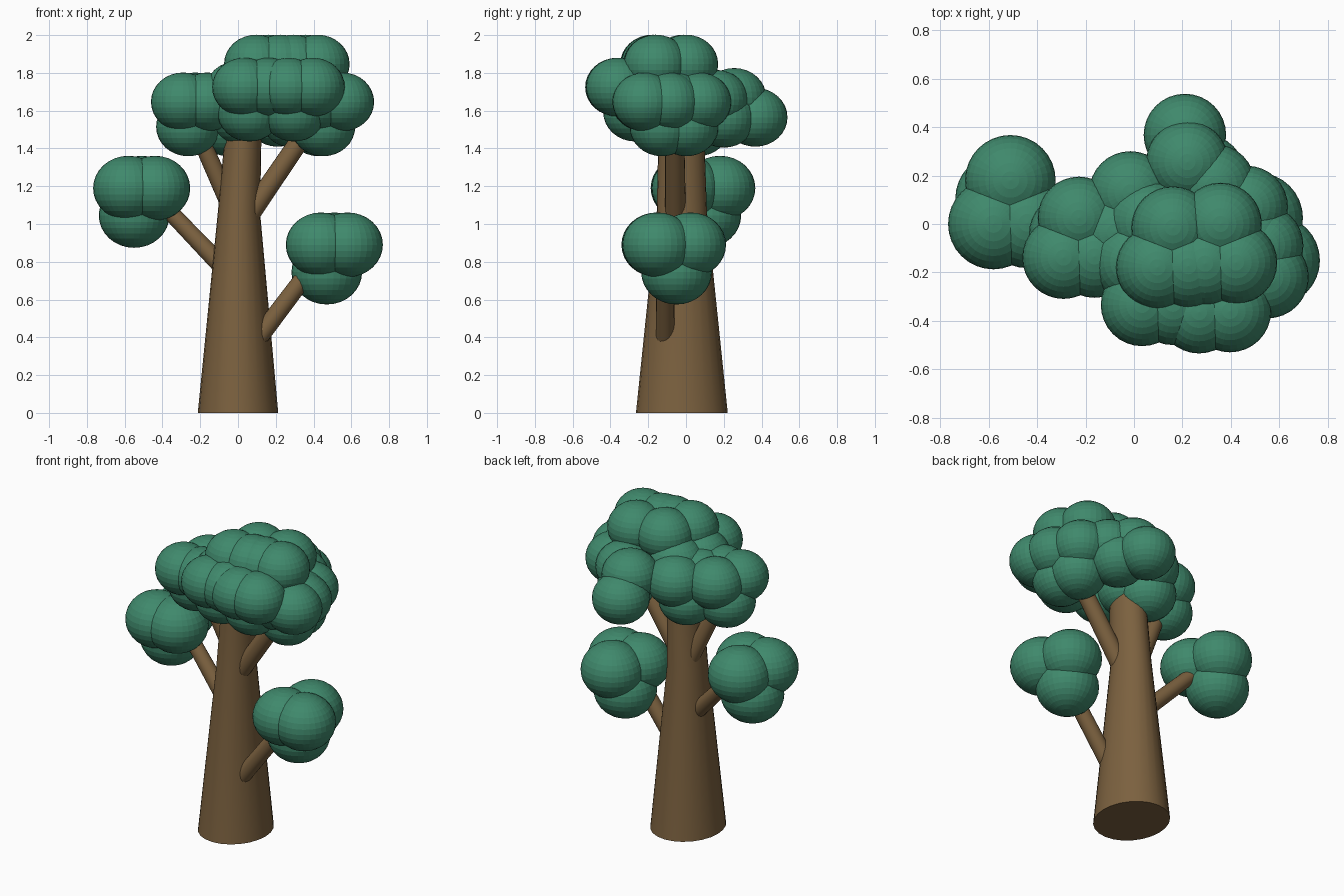
import bpy, bmesh, math
from mathutils import Matrix, Vector

if "Cube" in bpy.data.objects:
    bpy.data.objects.remove(bpy.data.objects["Cube"])


def material(name, rgb):
    m = bpy.data.materials.new(name)
    m.diffuse_color = (*rgb, 1)
    m.use_nodes = True
    m.node_tree.nodes["Principled BSDF"].inputs["Base Color"].default_value = m.diffuse_color
    return m


BARK = material("bark", (0.20, 0.12, 0.05))
LEAF = material("leaf", (0.05, 0.25, 0.15))


def finish(name, bm, mat, smooth=False):
    bmesh.ops.recalc_face_normals(bm, faces=bm.faces)
    me = bpy.data.meshes.new(name)
    bm.to_mesh(me)
    bm.free()
    ob = bpy.data.objects.new(name, me)
    bpy.context.collection.objects.link(ob)
    me.materials.append(mat)
    if smooth:
        bpy.context.view_layer.objects.active = ob
        ob.select_set(True)
        bpy.ops.object.shade_smooth_by_angle(angle=math.radians(30))
        ob.select_set(False)
    return ob


# Trunk: stacked oval rings (centre x, centre y, z, radius x, radius y)
def trunk(rings, n=24):
    bm = bmesh.new()
    loops = []
    for cx, cy, z, rx, ry in rings:
        loops.append([bm.verts.new((cx + rx * math.cos(2 * math.pi * i / n),
                                    cy + ry * math.sin(2 * math.pi * i / n), z)) for i in range(n)])
    for a, b in zip(loops, loops[1:]):
        for i in range(n):
            bm.faces.new((a[i], a[(i + 1) % n], b[(i + 1) % n], b[i]))
    bm.faces.new(loops[0])
    bm.faces.new(loops[-1])
    finish("trunk", bm, BARK, True)


# Branch: straight tapered cylinder between two points
def branch(name, a, b, r1, r2):
    a, b = Vector(a), Vector(b)
    d = b - a
    bm = bmesh.new()
    rot = d.to_track_quat('Z', 'Y').to_matrix().to_4x4()
    bmesh.ops.create_cone(bm, cap_ends=True, segments=20, radius1=r1, radius2=r2, depth=d.length,
                          matrix=Matrix.Translation((a + b) / 2) @ rot)
    finish(name, bm, BARK, True)


# Foliage: slightly flattened balls
def balls(name, centres, s):
    bm = bmesh.new()
    for c in centres:
        bmesh.ops.create_uvsphere(bm, u_segments=32, v_segments=16, radius=1,
                                  matrix=Matrix.Translation(c) @ Matrix.Diagonal((.187 * s, .187 * s, .171 * s, 1)))
    finish(name, bm, LEAF)


# One leaf clump: three balls on top, one below
CLUMP = [(0, .11, .04), (-.07, -.07, .04), (.07, -.065, .04), (-.04, .035, -.105)]


def clump(name, origin, s):
    balls(name, [Vector(origin) + Vector(o) * s for o in CLUMP], s)


trunk([(0, -.022, 0, .213, .243), (.005, -.022, 1.06, .112, .133), (.03, -.025, 1.52, .095, .12)])

branch("lower_right_branch", (.08, -.11, .36), (.42, -.11, .81), .05, .046)
branch("lower_left_branch", (-.05, 0, .74), (-.38, .07, 1.085), .05, .044)
branch("upper_right_branch", (.04, -.055, 1.02), (.38, -.06, 1.52), .055, .05)
branch("upper_left_branch", (-.02, .02, 1.05), (-.22, -.03, 1.50), .05, .045)

clump("left_foliage", (-.51, .07, 1.15), 1)
clump("right_foliage", (.51, -.085, .85), 1)

# Crown clumps
crown = [(-.227, -.075, 1.61), (-.015, .03, 1.61), (.06, -.09, 1.67),
         (.097, -.27, 1.688), (.332, -.30, 1.688),
         (.487, -.16, 1.61), (.465, -.03, 1.61),
         (.16, -.115, 1.81), (.357, -.10, 1.81)]
for i, o in enumerate(crown):
    clump(f"crown_foliage_{i + 1}", o, .91)

# Rear clump, tipped backward
balls("rear_foliage", [(.21, .367, 1.565), (.22, .255, 1.67), (.29, .20, 1.56), (.33, .16, 1.66)], .91)
